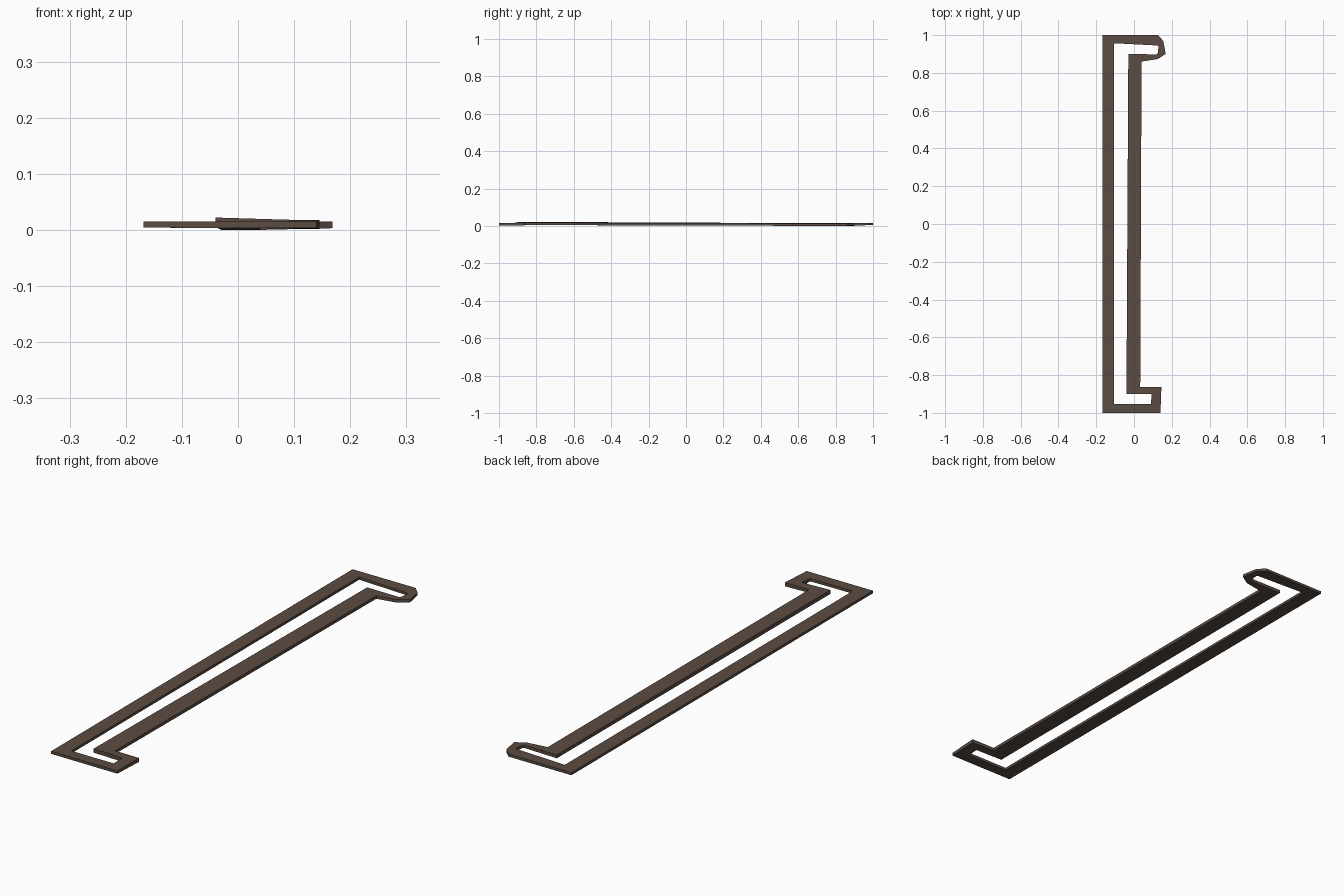
import bpy, bmesh

# Single warm brown colour
brown = bpy.data.materials.new("dark brown")
brown.diffuse_color = (0.105, 0.072, 0.055, 1)

# Stations round the closed frame: outer x, y, inner x, y,
# bottom z, outer top z, inner top z
stations = [
    (-.168, 1.0, -.107, .957, .004, .015, .015),   # back left corner
    (.125, 1.0, .125, .945, .004, .015, .015),     # rounded back hook
    (.155, .97, .130, .940, .004, .015, .015),
    (.168, .90, .126, .905, .003, .015, .015),
    (.125, .873, .120, .898, .002, .014, .014),
    (.040, .86, -.030, .900, .000, .013, .014),    # right bar, back end
    (.033, -.862, -.040, -.900, .005, .018, .022), # right bar, front end
    (.145, -.863, .093, -.900, .002, .018, .018),  # square front hook
    (.140, -1.0, .090, -.953, .003, .015, .015),
    (-.168, -1.0, -.107, -.953, .004, .015, .015), # front left corner
]

bm = bmesh.new()
rings = []
for ox, oy, ix, iy, zb, zo, zi in stations:
    rings.append([bm.verts.new(p) for p in
                  ((ox, oy, zb), (ox, oy, zo), (ix, iy, zi), (ix, iy, zb))])

# Bridge each cross-section to the next, closing the loop
for k, a in enumerate(rings):
    b = rings[(k + 1) % len(rings)]
    for j in range(4):
        n = (j + 1) % 4
        bm.faces.new((a[j], a[n], b[n], b[j]))
bmesh.ops.recalc_face_normals(bm, faces=bm.faces[:])

mesh = bpy.data.meshes.new("handle_frame")
bm.to_mesh(mesh)
bm.free()
mesh.materials.append(brown)
frame = bpy.data.objects.new("handle_frame", mesh)
bpy.context.collection.objects.link(frame)
